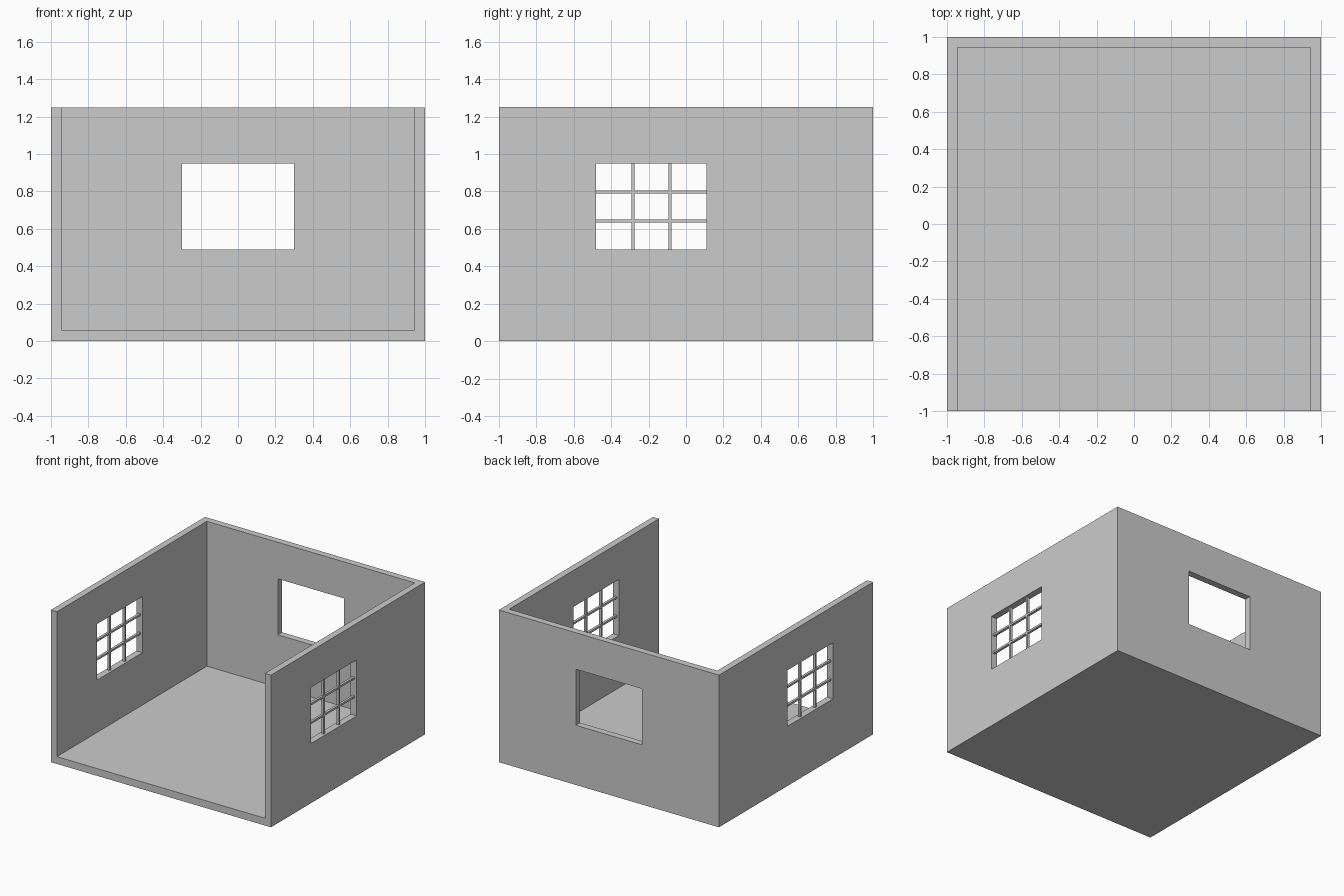
import bpy

if "Cube" in bpy.data.objects:
    bpy.data.objects.remove(bpy.data.objects["Cube"])

WALL = 0.055
Z0, Z1 = 0.49, 0.95          # window height range
SIDE_Y0, SIDE_Y1 = -0.48, 0.11
BACK_X = 0.30


def box(name, lo, hi):
    """Axis-aligned box between two corners."""
    x0, y0, z0 = lo
    x1, y1, z1 = hi
    verts = [(x, y, z) for z in (z0, z1) for x, y in ((x0, y0), (x1, y0), (x1, y1), (x0, y1))]
    faces = [(3, 2, 1, 0), (4, 5, 6, 7)]
    faces += [(i, (i + 1) % 4, (i + 1) % 4 + 4, i + 4) for i in range(4)]
    mesh = bpy.data.meshes.new(name)
    mesh.from_pydata(verts, [], faces)
    obj = bpy.data.objects.new(name, mesh)
    bpy.context.collection.objects.link(obj)
    return obj


def cut(target, name, lo, hi):
    """Subtract a hidden box from the target."""
    cutter = box(name, lo, hi)
    cutter.hide_render = True
    cutter.hide_viewport = True
    cutter.display_type = 'WIRE'
    mod = target.modifiers.new(name, 'BOOLEAN')
    mod.operation = 'DIFFERENCE'
    mod.solver = 'EXACT'
    mod.object = cutter


# Room shell: floor and three walls, open at the top and front
room = box("room_shell", (-1, -1, 0), (1, 1, 1.25))
cut(room, "room_interior_cutter", (-1 + WALL, -1.2, 0.06), (1 - WALL, 1 - WALL, 1.5))
cut(room, "side_windows_cutter", (-1.2, SIDE_Y0, Z0), (1.2, SIDE_Y1, Z1))
cut(room, "back_window_cutter", (-BACK_X, 0.8, Z0), (BACK_X, 1.2, Z1))

# Window bars: two uprights and two crossbars in each side window
mid, half_depth, half_width = 1 - WALL / 2, 0.01, 0.008
for side, sx in (("left", -1), ("right", 1)):
    xa, xb = sorted((sx * (mid - half_depth), sx * (mid + half_depth)))
    for i in (1, 2):
        y = SIDE_Y0 + (SIDE_Y1 - SIDE_Y0) * i / 3
        z = Z0 + (Z1 - Z0) * i / 3
        box(f"{side}_window_upright_{i}", (xa, y - half_width, Z0), (xb, y + half_width, Z1))
        box(f"{side}_window_crossbar_{i}", (xa, SIDE_Y0, z - half_width), (xb, SIDE_Y1, z + half_width))
